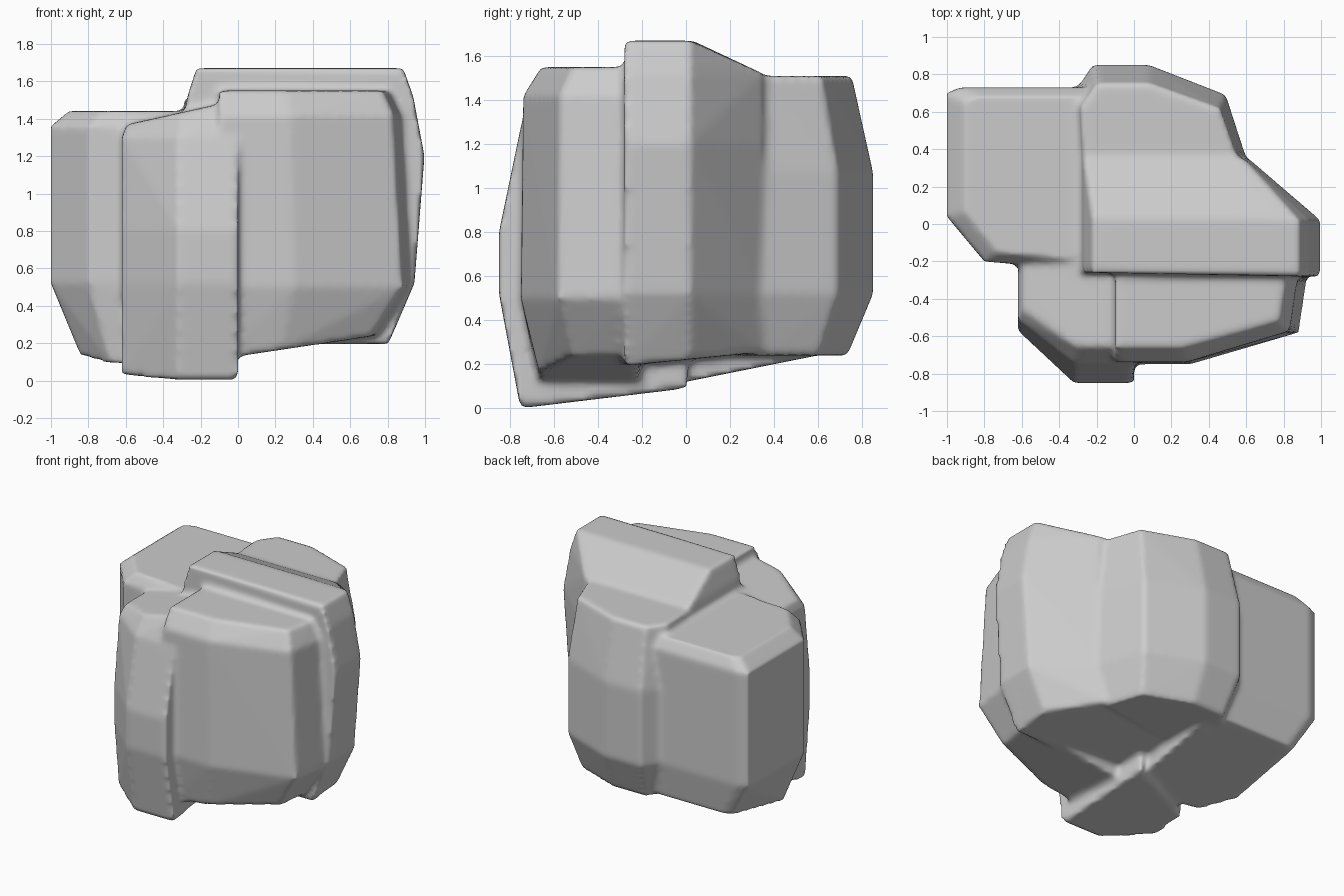
import bpy, bmesh

if "Cube" in bpy.data.objects:
    bpy.data.objects.remove(bpy.data.objects["Cube"])

def lobe(name, pivot, outline, levels, floor=(0, 0), ramp=0, ridge=None):
    """Convex lobe: a plan outline stacked at levels (z, x scale, y scale) about a pivot.
    floor tilts the lowest level in x and y, ramp tilts the top in x, ridge trims the top in y."""
    bm = bmesh.new()
    for i, (z, sx, sy) in enumerate(levels):
        top = i == len(levels) - 1
        for ox, oy in outline:
            x = pivot[0] + (ox - pivot[0]) * sx
            y = pivot[1] + (oy - pivot[1]) * sy
            h = z
            if i == 0:
                h += floor[0] * x + floor[1] * y
            if top:
                h += ramp * x
                if ridge is not None:
                    y = min(y, ridge)
            bm.verts.new((x, y, h))
    res = bmesh.ops.convex_hull(bm, input=bm.verts)
    junk = {g for g in res["geom_interior"] + res["geom_unused"] if isinstance(g, bmesh.types.BMVert)}
    bmesh.ops.delete(bm, geom=list(junk), context='VERTS')
    bmesh.ops.recalc_face_normals(bm, faces=bm.faces)
    me = bpy.data.meshes.new(name)
    bm.to_mesh(me)
    bm.free()
    ob = bpy.data.objects.new(name, me)
    bpy.context.collection.objects.link(ob)
    return ob

parts = [
    # low shelf on the left
    lobe("left_shelf", (-.2, .25), [(-1, .04), (-1, .7), (-.93, .73), (-.1, .73), (-.1, -.26), (-.8, -.2)],
         [(.12, .8, .9), (.52, 1, 1), (1.36, 1, 1), (1.44, .88, .9)], floor=(0, .2)),
    # column bulging at the front, reaching the ground
    lobe("front_column", (0, -.2), [(-.62, -.25), (-.62, -.57), (-.32, -.85), (0, -.85), (-.05, .05)],
         [(.09, 1, .85), (.52, 1, 1), (.8, 1, 1), (1.3, 1, .84), (1.5, .96, .7)], floor=(0, .12), ramp=.22),
    # front right face
    lobe("front_right", (-.1, -.2), [(-.1, -.75), (.3, -.75), (.88, -.58), (.93, -.25), (-.1, -.2)],
         [(.13, .83, .85), (.5, 1, 1), (1.42, .95, .98), (1.55, .89, .83)], floor=(.15, 0)),
    # tall ridge crossing to the right corner
    lobe("ridge", (.3, -.27), [(-.3, -.26), (.97, -.28), (.97, .02), (.6, .35), (-.3, .35)],
         [(.22, .75, 1), (.52, .96, 1), (1.2, 1.04, 1), (1.52, .95, 1), (1.67, .87, 1)],
         floor=(0, .1), ridge=.03),
    # back lobe
    lobe("back_lobe", (.1, .2), [(-.32, .7), (-.22, .85), (.08, .85), (.49, .69), (.6, .35), (-.3, .2)],
         [(.24, .85, .82), (.52, 1, 1), (1.07, 1, 1), (1.51, .92, .85)]),
]

# fuse the lobes into one stone with softly blended valleys
rock = parts[0]
bpy.ops.object.select_all(action='DESELECT')
for p in parts:
    p.select_set(True)
bpy.context.view_layer.objects.active = rock
bpy.ops.object.join()
rock.name = "boulder"

fuse = rock.modifiers.new("fuse", 'REMESH')
fuse.mode = 'VOXEL'
fuse.voxel_size = .02
soft = rock.modifiers.new("soften", 'SMOOTH')
soft.factor = .5
soft.iterations = 4
for m in ("fuse", "soften"):
    bpy.ops.object.modifier_apply(modifier=m)
bpy.ops.object.shade_smooth()
